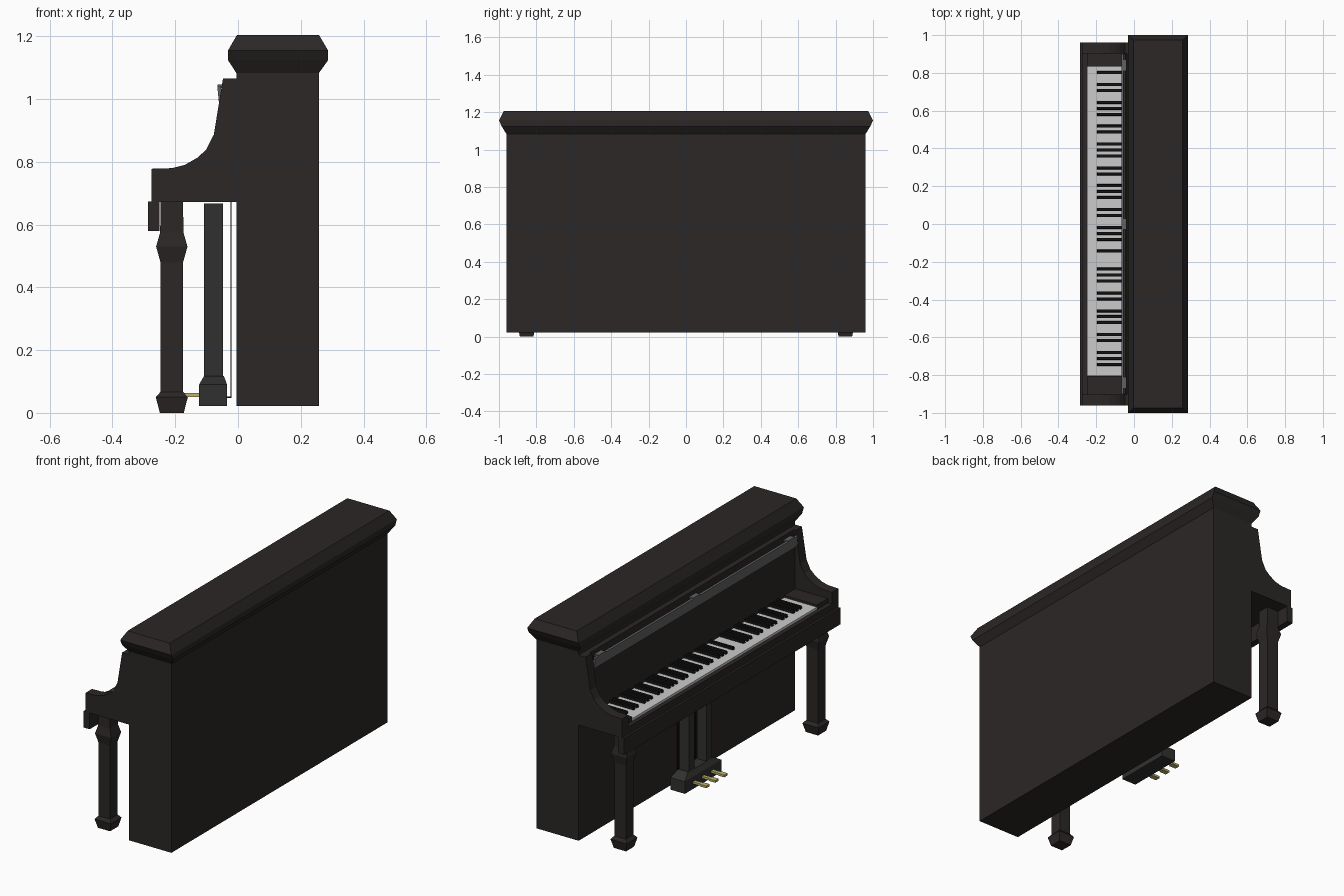
import bpy, bmesh

if "Cube" in bpy.data.objects:
    bpy.data.objects.remove(bpy.data.objects["Cube"])


def material(name, r, g, b):
    m = bpy.data.materials.new(name)
    m.diffuse_color = (r, g, b, 1)
    m.use_nodes = True
    m.node_tree.nodes["Principled BSDF"].inputs["Base Color"].default_value = m.diffuse_color
    return m


WOOD = material("dark_wood", 0.024, 0.020, 0.019)
BLACK = material("black", 0.006, 0.006, 0.006)
CHARCOAL = material("charcoal", 0.03, 0.03, 0.029)
IVORY = material("ivory", 0.75, 0.75, 0.75)
GREY = material("grey_metal", 0.12, 0.12, 0.125)
BRASS = material("brass", 0.5, 0.45, 0.15)


def finish(name, bm, mat):
    bmesh.ops.recalc_face_normals(bm, faces=bm.faces)
    me = bpy.data.meshes.new(name)
    bm.to_mesh(me)
    bm.free()
    me.materials.append(mat)
    ob = bpy.data.objects.new(name, me)
    bpy.context.collection.objects.link(ob)
    return ob


def add_rings(bm, rings):
    """Stack of rectangles (x0, x1, y0, y1, z) joined into a closed solid."""
    loops = [[bm.verts.new(p) for p in ((x0, y0, z), (x1, y0, z), (x1, y1, z), (x0, y1, z))]
             for x0, x1, y0, y1, z in rings]
    for a, b in zip(loops, loops[1:]):
        for i in range(4):
            j = (i + 1) % 4
            bm.faces.new((a[i], a[j], b[j], b[i]))
    bm.faces.new(loops[0])
    bm.faces.new(loops[-1])


def stack(name, rings, mat):
    bm = bmesh.new()
    add_rings(bm, rings)
    return finish(name, bm, mat)


def boxes(name, items, mat):
    """Boxes given as (x0, x1, y0, y1, z0, z1)."""
    bm = bmesh.new()
    for x0, x1, y0, y1, z0, z1 in items:
        add_rings(bm, [(x0, x1, y0, y1, z0), (x0, x1, y0, y1, z1)])
    return finish(name, bm, mat)


def extrude_y(name, profile, y0, y1, mat):
    """Side profile in (x, z), extruded along y."""
    bm = bmesh.new()
    a = [bm.verts.new((x, y0, z)) for x, z in profile]
    b = [bm.verts.new((x, y1, z)) for x, z in profile]
    n = len(profile)
    for i in range(n):
        j = (i + 1) % n
        bm.faces.new((a[i], a[j], b[j], b[i]))
    bm.faces.new(a)
    bm.faces.new(b)
    return finish(name, bm, mat)


# Case and lid
boxes("case", [(-0.005, 0.258, -0.96, 0.96, 0.022, 1.085)], WOOD)
stack("lid", [(-0.005, 0.258, -0.96, 0.96, 1.083),
              (-0.032, 0.287, -0.985, 0.985, 1.124),
              (-0.032, 0.287, -1.0, 1.0, 1.155),
              (-0.003, 0.258, -0.975, 0.975, 1.205)], WOOD)

# Curved cheeks at both ends of the keyboard
cheek = [(-0.275, 0.672), (-0.275, 0.778), (-0.21, 0.78), (-0.17, 0.79), (-0.13, 0.813),
         (-0.102, 0.838), (-0.077, 0.887), (-0.048, 1.065), (0, 1.065), (0, 0.672)]
for side, s in (("left", 1), ("right", -1)):
    extrude_y("cheek_" + side, cheek, s * 0.96, s * 0.903, WOOD)

# Key bed, front rails and upper panel
boxes("key_bed", [(-0.26, 0, -0.903, 0.903, 0.672, 0.702)], WOOD)
boxes("front_rail", [(-0.275, -0.25, -0.903, 0.903, 0.672, 0.712)], WOOD)
boxes("lower_rail", [(-0.287, -0.25, -0.96, 0.96, 0.58, 0.673)], WOOD)
extrude_y("upper_panel", [(-0.046, 0.70), (-0.046, 0.95), (-0.036, 1.065), (0, 1.065), (0, 0.70)],
          -0.903, 0.903, WOOD)
boxes("key_blocks", [(-0.249, -0.046, 0.834, 0.903, 0.70, 0.737),
                     (-0.249, -0.046, -0.903, -0.807, 0.70, 0.737)], WOOD)

# Keyboard: 52 white keys as one slab, black keys in groups of two and three
y_top, pitch = 0.833, 1.639 / 52
boxes("white_keys", [(-0.249, -0.046, y_top - 52 * pitch, y_top, 0.70, 0.725)], IVORY)
slots = [1] + [7 * k + o for k in range(7) for o in (3, 4, 6, 7, 8)]
slots.remove(32)
bm = bmesh.new()
for i in slots:
    y = y_top - i * pitch
    add_rings(bm, [(-0.197, -0.046, y - 0.008, y + 0.008, 0.724),
                   (-0.193, -0.046, y - 0.007, y + 0.007, 0.740)])
finish("black_keys", bm, BLACK)

# Music ledge strip with small hinges
extrude_y("music_strip", [(-0.060, 0.98), (-0.066, 1.04), (-0.056, 1.043), (-0.046, 0.98)],
          -0.9, 0.9, GREY)
boxes("strip_hinges", [(-0.066, -0.04, y - 0.03, y + 0.03, 1.036, 1.046)
                       for y in (-0.84, 0, 0.84)], GREY)

# Front legs
leg = [(0.036, 0.034, 0.675), (0.037, 0.035, 0.575), (0.05, 0.045, 0.53), (0.036, 0.034, 0.48),
       (0.036, 0.034, 0.067), (0.051, 0.047, 0.05), (0.038, 0.036, 0.0)]
for side, y in (("left", 0.852), ("right", -0.852)):
    stack("front_leg_" + side,
          [(-0.211 - hx, -0.211 + hx, y - hy, y + hy, z) for hx, hy, z in leg], WOOD)

# Pedal box, its two columns, pedals and rods
cy = 0.025
stack("pedal_box", [(-0.124, -0.035, cy - 0.162, cy + 0.162, 0.022),
                    (-0.124, -0.035, cy - 0.162, cy + 0.162, 0.09),
                    (-0.108, -0.045, cy - 0.115, cy + 0.115, 0.118)], CHARCOAL)
boxes("pedal_columns", [(-0.108, -0.048, cy + d - 0.024, cy + d + 0.024, 0.115, 0.668)
                        for d in (-0.077, 0.077)], CHARCOAL)
ys = [cy + d for d in (-0.08, 0, 0.08)]
boxes("pedals", [b for y in ys for b in (
    (-0.17, -0.12, y - 0.01, y + 0.01, 0.051, 0.063),
    (-0.21, -0.17, y - 0.015, y + 0.015, 0.051, 0.063))], BRASS)
boxes("pedal_rods", [b for y in ys for b in (
    (-0.024, -0.02, y - 0.002, y + 0.002, 0.05, 0.675),
    (-0.036, -0.02, y - 0.002, y + 0.002, 0.048, 0.052))], BLACK)
